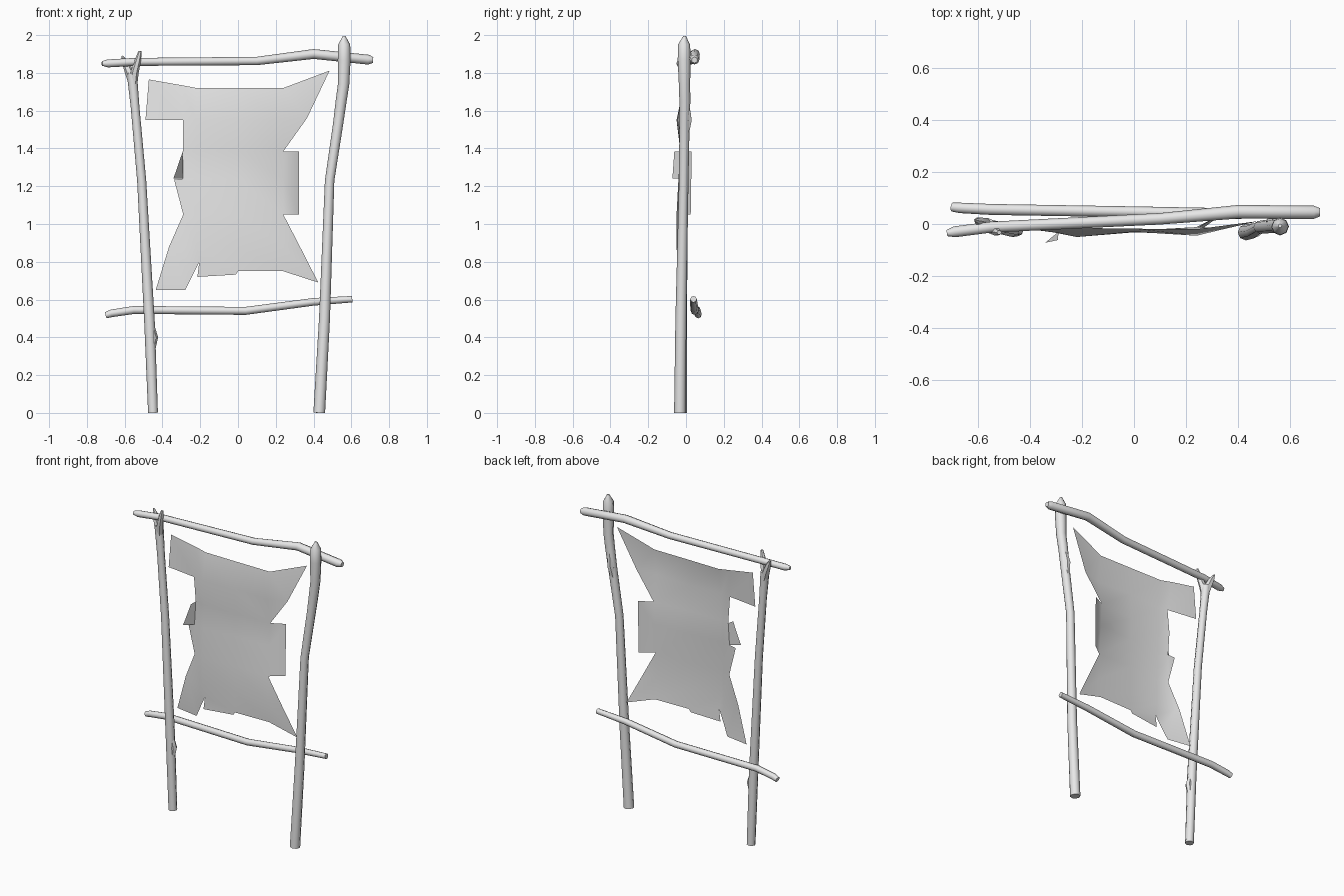
import bpy
import bmesh
from math import cos, sin, tau, radians
from mathutils import Vector

old_cube = bpy.data.objects.get("Cube")
if old_cube:
    bpy.data.objects.remove(old_cube, do_unlink=True)

# One plain grey for wood and hide
grey = bpy.data.materials.new("plain_grey")
grey.use_nodes = True
colour = (0.8, 0.8, 0.8, 1)
grey.diffuse_color = colour
grey.node_tree.nodes["Principled BSDF"].inputs["Base Color"].default_value = colour


def finish(name, mesh_data, crease_angle):
    """Turn a bmesh into a smooth shaded object."""
    mesh = bpy.data.meshes.new(name)
    mesh_data.to_mesh(mesh)
    mesh_data.free()
    mesh.materials.append(grey)
    part = bpy.data.objects.new(name, mesh)
    bpy.context.collection.objects.link(part)
    bpy.ops.object.select_all(action="DESELECT")
    part.select_set(True)
    bpy.context.view_layer.objects.active = part
    bpy.ops.object.shade_smooth_by_angle(angle=radians(crease_angle))
    return part


def branch(name, path, sides=8):
    """Sweep a ring along a path of (x, y, z, radius) points."""
    bm = bmesh.new()
    points = [Vector(p[:3]) for p in path]
    last = len(points) - 1
    rings = []
    for i, point in enumerate(points):
        along = (points[min(i + 1, last)] - points[max(i - 1, 0)]).normalized()
        across = along.cross(Vector((0, 1, 0))).normalized()
        depth = along.cross(across)
        radius = path[i][3]
        ring = []
        for k in range(sides):
            turn = tau * k / sides
            ring.append(bm.verts.new(point + radius * (across * cos(turn) + depth * sin(turn))))
        rings.append(ring)
    for lower, upper in zip(rings, rings[1:]):
        for k in range(sides):
            n = (k + 1) % sides
            bm.faces.new((lower[k], lower[n], upper[n], upper[k]))
    bm.faces.new(rings[0])
    bm.faces.new(rings[-1])
    bmesh.ops.recalc_face_normals(bm, faces=bm.faces)
    return finish(name, bm, 50)


# Upright posts, the right one forked at the top, each with a knot
branch("right_post", [
    (-.45, -.022, 0, .026), (-.468, -.022, .47, .028), (-.51, -.016, 1.23, .024),
    (-.545, -.008, 1.62, .023), (-.562, -.004, 1.8, .027)])
branch("right_post_knot", [
    (-.455, -.022, .33, .016), (-.445, -.022, .4, .022), (-.458, -.022, .46, .016)], 6)
branch("right_post_fork_outer", [
    (-.55, -.005, 1.72, .021), (-.574, .002, 1.8, .024),
    (-.597, .01, 1.855, .017), (-.613, .015, 1.89, .004)], 6)
branch("right_post_fork_inner", [
    (-.555, -.005, 1.72, .02), (-.548, -.016, 1.8, .022),
    (-.529, -.03, 1.87, .016), (-.518, -.033, 1.915, .009)], 6)
branch("left_post", [
    (.43, -.032, 0, .031), (.458, -.027, .5, .029), (.485, -.012, 1.23, .025),
    (.53, -.008, 1.53, .027), (.546, -.006, 1.65, .029), (.559, -.008, 1.74, .03),
    (.562, -.01, 1.87, .034), (.562, -.01, 1.95, .032), (.562, -.007, 1.995, .007)])
branch("left_post_knot", [
    (.52, .002, 1.48, .016), (.531, .012, 1.55, .021), (.542, .004, 1.63, .016)], 6)

# Crossbars lashed to the posts
branch("top_crossbar", [
    (-.72, -.035, 1.85, .012), (-.69, -.03, 1.85, .021), (-.55, -.012, 1.858, .021),
    (.1, .02, 1.863, .022), (.4, .047, 1.9, .026),
    (.69, .045, 1.87, .026), (.715, .045, 1.868, .016)])
branch("bottom_crossbar", [
    (-.7, .065, .517, .017), (-.67, .062, .527, .02), (-.55, .056, .545, .021),
    (.04, .046, .54, .021), (.4, .04, .588, .02), (.605, .04, .602, .017)])

# Stretched hide: a billowing panel with torn flaps round its edge
hide = bmesh.new()
columns = (-.29, -.22, 0, .24)
# Each row holds its height, then its depth at every column
rows = (
    (1.72, -.01, -.015, -.018, -.02),
    (1.55, -.035, -.05, -.03, -.045),
    (1.385, -.017, -.03, -.025, -.012),
    (1.24, -.03, -.04, -.025, -.02),
    (1.05, -.028, -.05, -.032, -.035),
    (.88, -.025, -.05, -.032, -.04),
    (.75, -.035, -.045, -.03, -.025))
grid = [[hide.verts.new((x, y, z)) for x, y in zip(columns, depths)] for z, *depths in rows]
for upper, lower in zip(grid, grid[1:]):
    for k in range(len(columns) - 1):
        hide.faces.new((upper[k], lower[k], lower[k + 1], upper[k + 1]))
# The panel spreads at its upper right and lower right corners
grid[0][0].co.x, grid[0][0].co.z = -.3, 1.735
grid[-2][0].co.x, grid[-1][0].co.x = -.345, -.245
grid[-1][0].co.z, grid[-1][1].co.x = .72, -.205
grid[-1][1].co.z = .8


def flap(shared, loose):
    """Add a flap from panel corners to new outer points."""
    corners = [grid[r][c] for r, c in shared]
    hide.faces.new(corners + [hide.verts.new(p) for p in loose])


flap([(1, 0), (0, 0)], [(-.472, -.008, 1.765), (-.49, -.008, 1.55)])
flap([(0, 3), (1, 3)], [(.365, -.015, 1.56), (.485, .012, 1.812)])
flap([(1, 3), (2, 3)], [(.365, -.015, 1.56)])
flap([(2, 3), (3, 3), (4, 3)], [(.322, .025, 1.05), (.322, .03, 1.385)])
flap([(4, 3), (5, 3)], [(.333, -.02, .87)])
flap([(5, 3), (6, 3)], [(.425, 0, .69), (.333, -.02, .87)])
flap([(4, 0), (3, 0)], [(-.338, -.025, 1.235)])
flap([(5, 0), (4, 0)], [(-.365, -.012, .88)])
flap([(6, 0), (5, 0)], [(-.365, -.012, .88), (-.436, .004, .65), (-.28, -.022, .65)])
flap([(6, 2), (6, 1)], [(-.215, -.045, .72), (-.012, -.03, .732)])
# Torn flap on the right edge, bent forward from the panel
flap([(3, 0), (2, 0)], [(-.293, -.062, 1.383), (-.342, -.072, 1.24)])
bmesh.ops.remove_doubles(hide, verts=hide.verts, dist=.0005)
bmesh.ops.recalc_face_normals(hide, faces=hide.faces)
if sum(f.normal.y for f in hide.faces) > 0:
    bmesh.ops.reverse_faces(hide, faces=hide.faces)
finish("stretched_hide", hide, 60)
